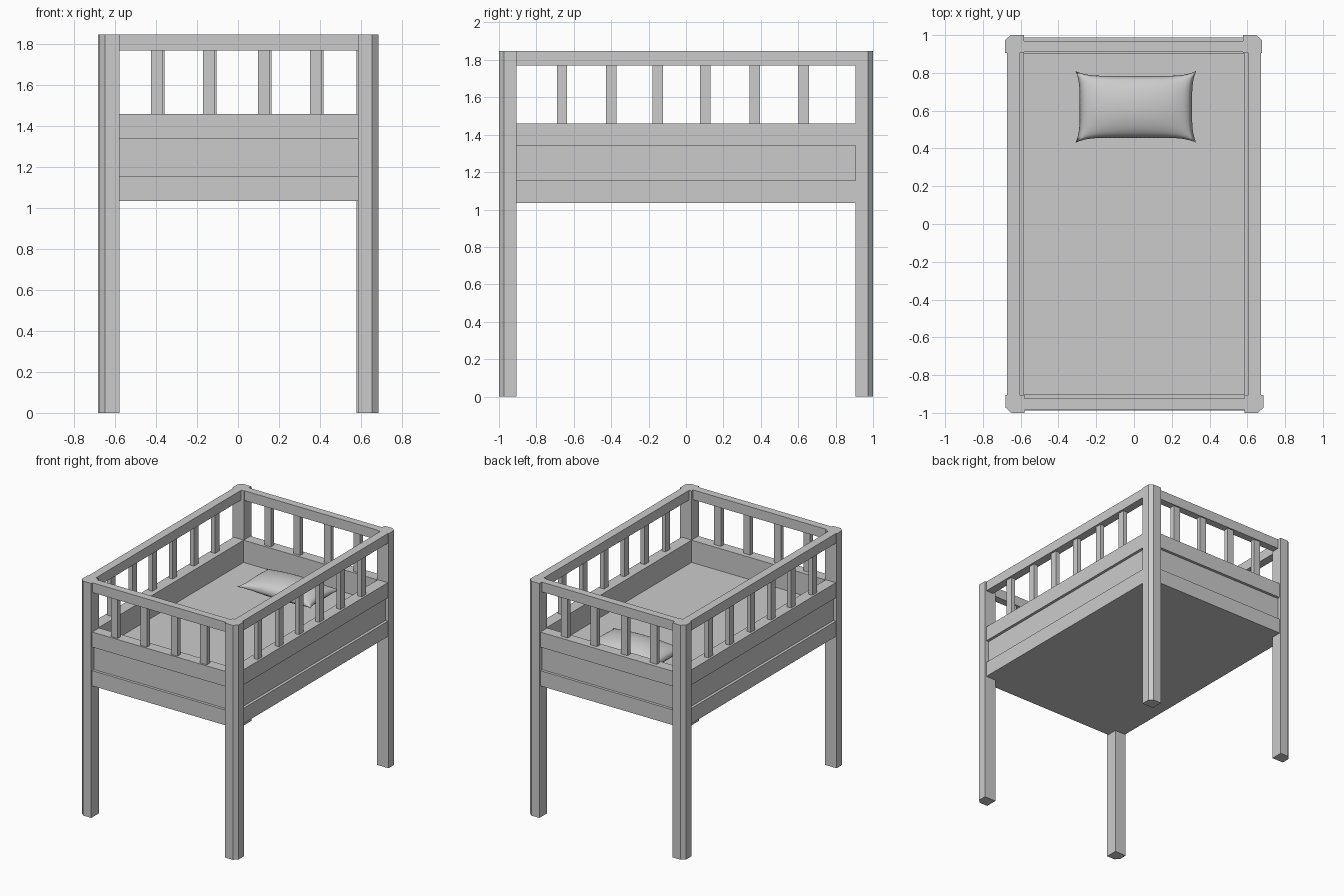
import bpy, bmesh

if "Cube" in bpy.data.objects:
    bpy.data.objects.remove(bpy.data.objects["Cube"])

def mesh_object(name, bm):
    bmesh.ops.recalc_face_normals(bm, faces=bm.faces[:])
    me = bpy.data.meshes.new(name)
    bm.to_mesh(me)
    bm.free()
    ob = bpy.data.objects.new(name, me)
    bpy.context.collection.objects.link(ob)
    return ob

def prism(name, outline, z0, z1):
    bm = bmesh.new()
    base = bm.faces.new([bm.verts.new((x, y, z0)) for x, y in outline])
    top = bmesh.ops.extrude_face_region(bm, geom=[base], use_keep_orig=True)["geom"]
    bmesh.ops.translate(bm, vec=(0, 0, z1 - z0),
                        verts=[g for g in top if isinstance(g, bmesh.types.BMVert)])
    return mesh_object(name, bm)

def box(name, xa, xb, ya, yb, z0, z1):
    return prism(name, [(xa, ya), (xb, ya), (xb, yb), (xa, yb)], z0, z1)

H = 1.847
# Corner posts with the outer edge chamfered
for name, sx, sy, ox in (("front_left_post", -1, -1, 0.679), ("front_right_post", 1, -1, 0.685),
                         ("back_left_post", -1, 1, 0.683), ("back_right_post", 1, 1, 0.678)):
    ix, iy, oy = ox - 0.1, 0.905, 1.0
    pts = [(ix, iy), (ox, iy), (ox, oy - 0.027), (ox - 0.03, oy), (ix, oy)]
    prism(name, [(sx * x, sy * y) for x, y in pts], 0, H)

# Stacked boards (middle one recessed) on each side: bottom, top, outer inset
BOARDS = (("lower_board", 1.036, 1.156, 0), ("middle_board", 1.156, 1.341, 0.022),
          ("upper_board", 1.341, 1.46, 0))
RAIL = 1.77
SLAT_X = (-0.392, -0.137, 0.13, 0.385)
SLAT_Y = (-0.663, -0.4, -0.15, 0.103, 0.368, 0.63)

for side, s in (("left", -1), ("right", 1)):
    for part, z0, z1, inset in BOARDS:
        box(f"{side}_{part}", *sorted((s * 0.584, s * (0.672 - inset))), -0.908, 0.908, z0, z1)
    box(f"{side}_top_rail", *sorted((s * 0.606, s * 0.672)), -0.908, 0.908, RAIL, H)
    for i, y in enumerate(SLAT_Y):
        box(f"{side}_slat_{i}", *sorted((s * 0.622, s * 0.656)), y - 0.028, y + 0.028, 1.46, RAIL)

for side, s in (("front", -1), ("back", 1)):
    for part, z0, z1, inset in BOARDS:
        box(f"{side}_{part}", -0.584, 0.587, *sorted((s * 0.903, s * (0.988 - inset))), z0, z1)
    r = (0.925, 0.985) if s < 0 else (0.911, 0.97)
    box(f"{side}_top_rail", -0.584, 0.587, *sorted((s * r[0], s * r[1])), RAIL, H)
    c = (r[0] + r[1]) / 2
    for i, x in enumerate(SLAT_X):
        x += 0.004 * s
        box(f"{side}_slat_{i}", x - 0.029, x + 0.029, *sorted((s * (c - 0.018), s * (c + 0.018))),
            1.46, RAIL)

# Mattress base
box("mattress", -0.584, 0.584, -0.903, 0.903, 1.036, 1.285)

# Pillow: two puffed sheets joined along a pinched outline
N = 28
bm = bmesh.new()
for sign in (1, -1):
    rows = []
    for j in range(N + 1):
        row = []
        for i in range(N + 1):
            u, v = 2 * i / N - 1, 2 * j / N - 1
            x = 0.32 * u * (1 - 0.07 * (1 - v ** 4))
            y = 0.19 * v * (1 - 0.14 * (1 - u ** 6))
            h = 0.08 * max(0, (1 - u * u) * (1 - v * v)) ** 0.5
            row.append(bm.verts.new((0.01 + x, 0.62 + y, 1.347 + sign * h * (1 if sign > 0 else 0.8))))
        rows.append(row)
    for j in range(N):
        for i in range(N):
            bm.faces.new((rows[j][i], rows[j][i + 1], rows[j + 1][i + 1], rows[j + 1][i]))
bmesh.ops.remove_doubles(bm, verts=bm.verts[:], dist=1e-5)
for f in bm.faces:
    f.smooth = True
mesh_object("pillow", bm)
